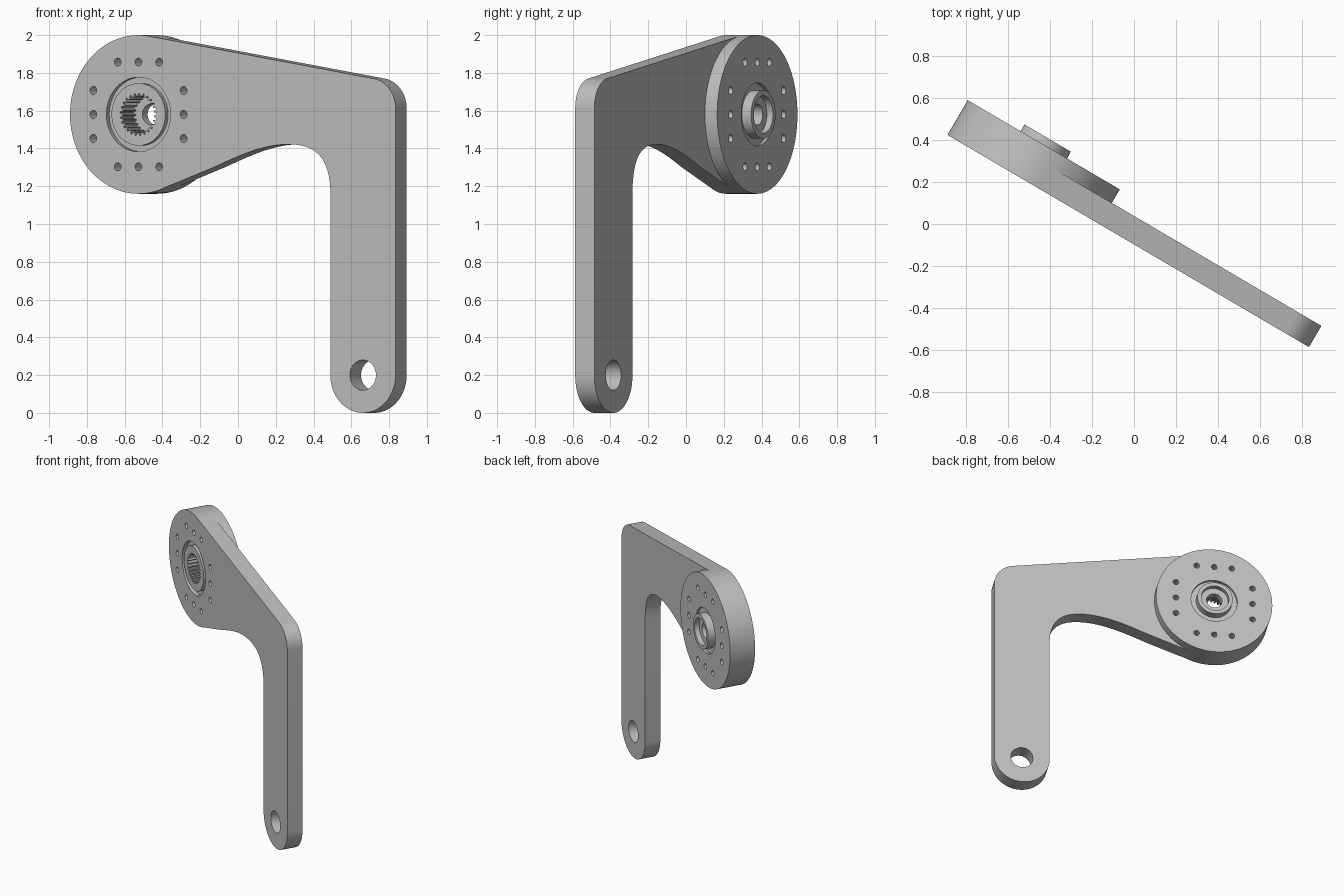
import bpy, bmesh
from math import sin, cos, pi, radians
from mathutils import Vector
from mathutils.geometry import interpolate_bezier

if "Cube" in bpy.data.objects:
    bpy.data.objects.remove(bpy.data.objects["Cube"])

FRONT, ARM_BACK, HUB_BACK, BOSS_BACK = -0.084, 0.033, 0.108, 0.145
HUB, HUB_R = Vector((-0.562, 1.58)), 0.42
FOOT, FOOT_R = Vector((0.816, 0.2)), 0.2

steel = bpy.data.materials.new("grey steel")
steel.use_nodes = True
grey = (0.52, 0.52, 0.52, 1)
steel.diffuse_color = grey
steel.node_tree.nodes["Principled BSDF"].inputs["Base Color"].default_value = grey


def arc(c, r, a0, a1, n):
    """Points along an arc, angles in degrees."""
    return [c + r * Vector((cos(a), sin(a)))
            for a in (radians(a0 + (a1 - a0) * i / n) for i in range(n + 1))]


def bezier(*pts):
    a, b, c, d = (Vector(p) for p in pts)
    return [p.to_2d() for p in interpolate_bezier(a, b, c, d, 16)]


def prism(name, outline, y0, y1):
    """Solid extruded through the thickness from a side outline."""
    bm = bmesh.new()
    face = bm.faces.new([bm.verts.new((p.x, y0, p.y)) for p in outline])
    moved = bmesh.ops.extrude_face_region(bm, geom=[face])["geom"]
    verts = [v for v in moved if isinstance(v, bmesh.types.BMVert)]
    bmesh.ops.translate(bm, vec=(0, y1 - y0, 0), verts=verts)
    bmesh.ops.recalc_face_normals(bm, faces=bm.faces)
    mesh = bpy.data.meshes.new(name)
    bm.to_mesh(mesh)
    bm.free()
    mesh.materials.append(steel)
    ob = bpy.data.objects.new(name, mesh)
    bpy.context.collection.objects.link(ob)
    return ob


def disc(name, c, r, y0, y1, n=72):
    return prism(name, arc(c, r, 0, 360, n)[:-1], y0, y1)


def combine(target, tool, operation):
    """Apply a boolean and discard the tool."""
    mod = target.modifiers.new(operation, "BOOLEAN")
    mod.operation, mod.object, mod.solver = operation, tool, "EXACT"
    bpy.context.view_layer.objects.active = target
    bpy.ops.object.modifier_apply(modifier=mod.name)
    bpy.data.objects.remove(tool)


# Thick round hub
bracket = disc("bracket", HUB, HUB_R, FRONT, HUB_BACK, 96)

# Bent arm: sloping top, rounded elbow, round foot, swept underside
outline = arc(HUB, HUB_R * 0.998, 80.7, 80.7, 1)[:1]
outline += arc(Vector((0.856, 1.612)), 0.16, 80.7, 0, 14)
outline += arc(FOOT, FOOT_R, 0, -180, 32)
outline += bezier((0.617, 1.15), (0.617, 1.35), (0.53, 1.422), (0.36, 1.422))
outline += bezier((0.36, 1.422), (0.2, 1.422), (0.05, 1.36), (-0.1, 1.3))[1:]
outline += arc(HUB, HUB_R * 0.998, -70, -70, 1)[:1]
combine(bracket, prism("arm", outline, FRONT, ARM_BACK), "UNION")

# Front ring groove around a flush core
combine(bracket, disc("groove", HUB, 0.197, FRONT - 0.1, FRONT + 0.03), "DIFFERENCE")
combine(bracket, disc("core", HUB, 0.165, FRONT, FRONT + 0.06), "UNION")

# Back recess with a raised bored boss
combine(bracket, disc("recess", HUB, 0.167, HUB_BACK - 0.02, HUB_BACK + 0.1), "DIFFERENCE")
combine(bracket, disc("boss", HUB, 0.128, HUB_BACK - 0.06, BOSS_BACK), "UNION")
combine(bracket, disc("bore", HUB, 0.1, HUB_BACK, BOSS_BACK + 0.1), "DIFFERENCE")

# Splined socket and the smaller through hole
TEETH = 25
spline = [HUB + (0.112 if i % 4 < 2 else 0.096) * Vector((cos(a), sin(a)))
          for i, a in ((i, 2 * pi * i / (4 * TEETH)) for i in range(4 * TEETH))]
combine(bracket, prism("socket", spline, FRONT - 0.1, FRONT + 0.136), "DIFFERENCE")
combine(bracket, disc("shaft_hole", HUB, 0.056, -0.3, 0.3, 40), "DIFFERENCE")

# Three bolt holes on each of the four sides of the hub
for side in range(4):
    for step in (-1, 0, 1):
        d = Vector((0.277, 0.127 * step))
        for _ in range(side):
            d = Vector((-d.y, d.x))
        combine(bracket, disc("bolt_hole", HUB + d, 0.021, -0.3, 0.3, 20), "DIFFERENCE")

# Pivot hole in the foot
combine(bracket, disc("pivot_hole", FOOT, 0.08, -0.3, 0.3, 48), "DIFFERENCE")

# Turn the whole bracket and shade it
bracket.rotation_euler.z = radians(-30.4)
bpy.ops.object.select_all(action="DESELECT")
bracket.select_set(True)
bpy.context.view_layer.objects.active = bracket
bpy.ops.object.shade_smooth_by_angle(angle=radians(25))
